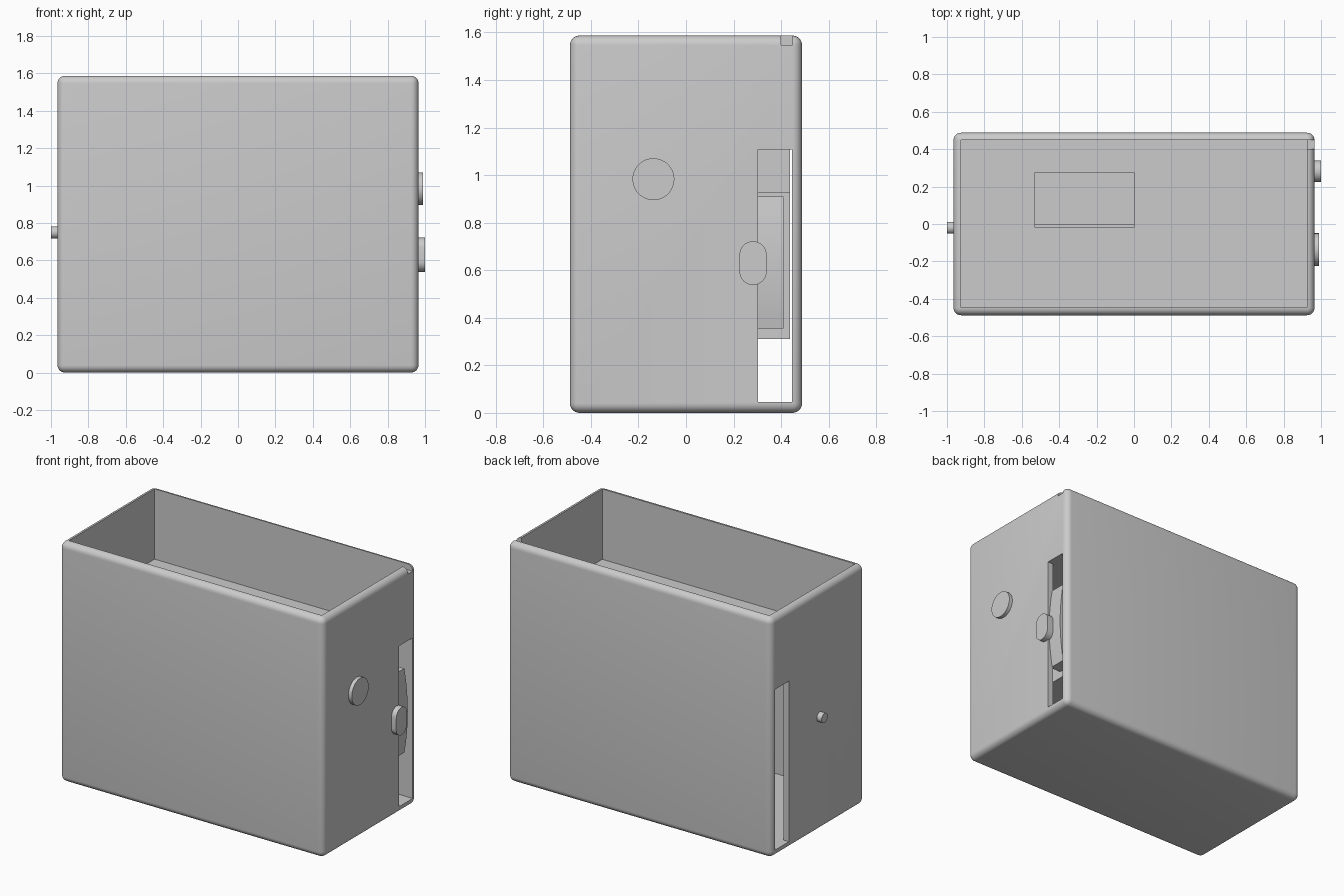
import bpy, bmesh
from math import pi
from mathutils import Matrix

cube = bpy.data.objects.get("Cube")
if cube:
    bpy.data.objects.remove(cube, do_unlink=True)

grey = bpy.data.materials.new("plain grey")
grey.use_nodes = True
grey.diffuse_color = (0.6, 0.6, 0.6, 1)
grey.node_tree.nodes["Principled BSDF"].inputs["Base Color"].default_value = (0.6, 0.6, 0.6, 1)


def add(name, bm):
    mesh = bpy.data.meshes.new(name)
    bmesh.ops.recalc_face_normals(bm, faces=bm.faces)
    bm.to_mesh(mesh)
    bm.free()
    mesh.materials.append(grey)
    ob = bpy.data.objects.new(name, mesh)
    bpy.context.collection.objects.link(ob)
    return ob


def box(name, xs, ys, zs, bevel=0):
    """Box between pairs of limits, optionally with rounded edges."""
    bm = bmesh.new()
    bmesh.ops.create_cube(bm, size=1)
    for v in bm.verts:
        v.co = [lim[c > 0] for lim, c in zip((xs, ys, zs), v.co)]
    if bevel:
        bmesh.ops.bevel(bm, geom=bm.edges[:], offset=bevel, segments=6,
                        profile=0.5, affect='EDGES')
    return add(name, bm)


def activate(ob):
    bpy.ops.object.select_all(action='DESELECT')
    ob.select_set(True)
    bpy.context.view_layer.objects.active = ob


def smooth(ob):
    activate(ob)
    bpy.ops.object.shade_smooth_by_angle(angle=pi / 6)


def cut(ob, *limits):
    """Subtract boxes from an object."""
    for lim in limits:
        cutter = box("cutter", *lim)
        cutter.hide_render = True
        mod = ob.modifiers.new("cut", 'BOOLEAN')
        mod.operation, mod.solver, mod.object = 'DIFFERENCE', 'EXACT', cutter
        activate(ob)
        bpy.ops.object.modifier_apply(modifier=mod.name)
        bpy.data.objects.remove(cutter, do_unlink=True)


def button(name, x0, x1, y, z, radius, stretch=0):
    """Round disc facing sideways; stretch pulls its halves apart into a slot shape."""
    bm = bmesh.new()
    bmesh.ops.create_cone(bm, cap_ends=True, segments=48, radius1=radius, radius2=radius,
                          depth=abs(x1 - x0),
                          matrix=Matrix.Translation(((x0 + x1) / 2, y, z))
                          @ Matrix.Rotation(pi / 2, 4, 'Y'))
    for v in bm.verts:
        v.co.z += stretch if v.co.z > z else -stretch
    ob = add(name, bm)
    smooth(ob)


# Outer case: open top, a tall slot in both ends, and a small rim notch
case = box("case", (-0.965, 0.965), (-0.488, 0.488), (0, 1.587), 0.04)
cut(case,
    ((-0.925, 0.925), (-0.446, 0.449), (0.045, 2)),
    ((-1.2, 1.2), (0.302, 0.446), (0.046, 1.108)),
    ((0.9, 1.1), (0.4, 0.448), (1.548, 2)))
smooth(case)

# Raised tray floor with its feed opening
opening = ((-0.53, 0), (-0.02, 0.275))
tray = box("tray_floor", (-0.927, 0.927), (-0.448, 0.451), (1.109, 1.122))
cut(tray, (*opening, (1, 1.3)))

# Chute below the opening
chute = box("chute", (-0.555, 0.025), (-0.045, 0.437), (0.925, 1.111))
cut(chute, (*opening, (0.8, 1.3)))
box("chute_ledge", (-0.53, 0), (-0.02, 0), (0.925, 1.02))

# Inner mechanism housing
box("housing", (-0.555, 0.85), (-0.045, 0.437), (0.31, 0.93))

# Sliding cover with a gently bowed outer face
bm = bmesh.new()
steps = 12
profile = [(0.84, 0.355), (0.84, 0.91)]
for i in range(steps + 1):
    t = 1 - 2 * i / steps
    profile.append((0.955 - 0.025 * t * t, 0.632 + 0.278 * t))
face = bm.faces.new([bm.verts.new((x, 0.285, z)) for x, z in profile])
side = bmesh.ops.extrude_face_region(bm, geom=[face])["geom"]
for v in side:
    if isinstance(v, bmesh.types.BMVert):
        v.co.y = 0.41
smooth(add("slide_cover", bm))

# End controls
button("round_button", 0.95, 0.99, -0.137, 0.983, 0.088)
button("slide_knob", 0.945, 1.0, 0.282, 0.63, 0.057, 0.035)
button("end_peg", -1.0, -0.95, -0.02, 0.75, 0.032)
